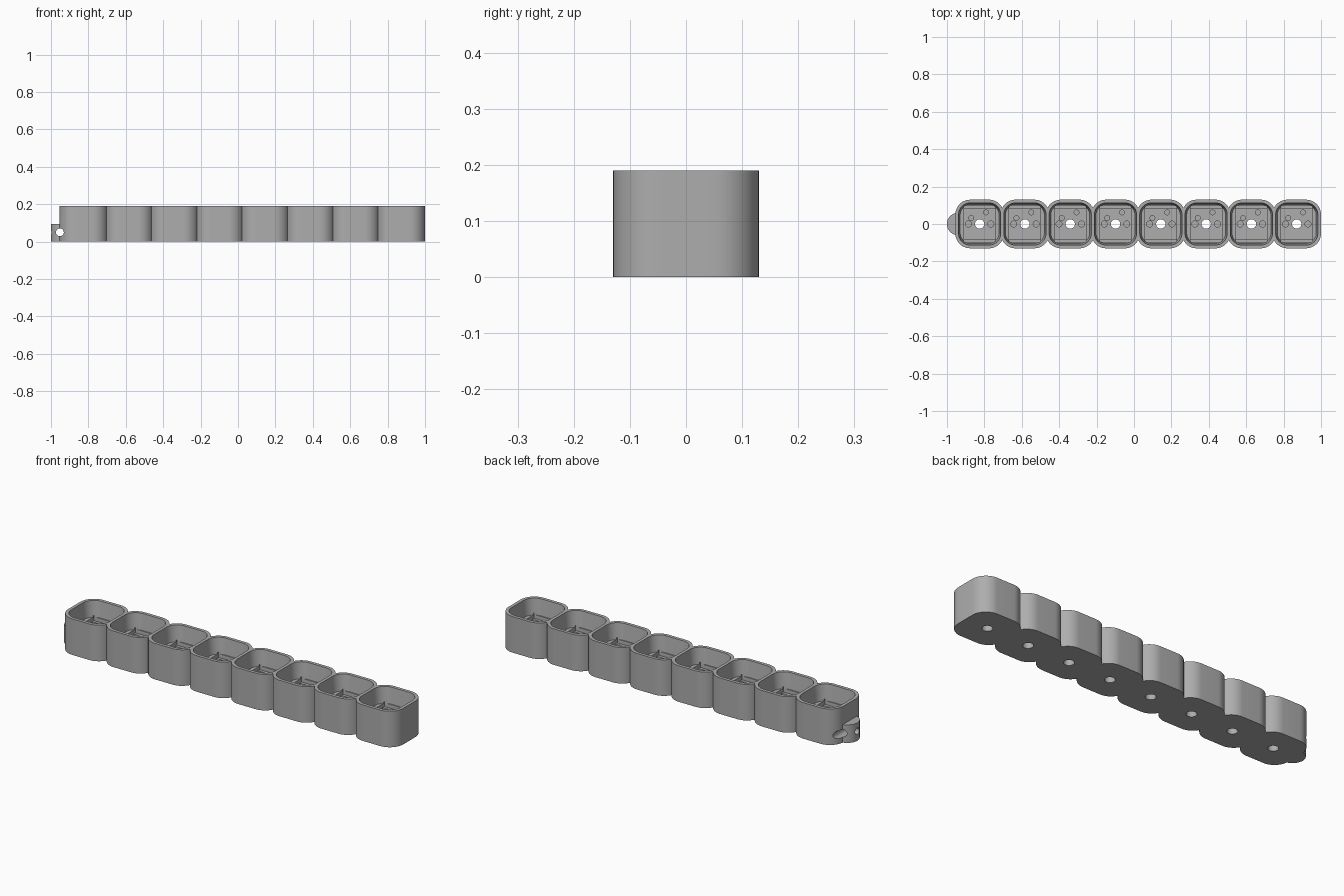
import bpy, bmesh
from math import sin, cos, pi, acos

if "Cube" in bpy.data.objects:
    bpy.data.objects.remove(bpy.data.objects["Cube"], do_unlink=True)

PITCH, HALF, R, HEIGHT = 0.2422, 0.13, 0.08, 0.19
PLATE, FLOOR = 0.105, 0.045
CENTRES = [0.87 - PITCH * (7 - i) for i in range(8)]
END_X = CENTRES[0] - HALF

grey = bpy.data.materials.new("plain grey")
grey.use_nodes = True
COLOUR = (0.42, 0.42, 0.42, 1)
grey.diffuse_color = COLOUR
grey.node_tree.nodes["Principled BSDF"].inputs["Base Color"].default_value = COLOUR


def loft(bm, low, high, z0, z1):
    """Closed solid between two outlines with equal point counts."""
    a = [bm.verts.new((x, y, z0)) for x, y in low]
    b = [bm.verts.new((x, y, z1)) for x, y in high]
    bm.faces.new(a[::-1])
    bm.faces.new(b)
    n = len(a)
    for i in range(n):
        j = (i + 1) % n
        bm.faces.new((a[i], a[j], b[j], b[i]))


def rounded(cx, half, r, steps=10):
    pts = []
    for q, (sx, sy) in enumerate(((1, 1), (-1, 1), (-1, -1), (1, -1))):
        for k in range(steps + 1):
            a = (q + k / steps) * pi / 2
            pts.append((cx + sx * (half - r) + r * cos(a), sy * (half - r) + r * sin(a)))
    return pts


def circle(cx, cy, r, n=32):
    return [(cx + r * cos(2 * pi * k / n), cy + r * sin(2 * pi * k / n)) for k in range(n)]


def box(cx, hx, hy):
    return [(cx + hx, hy), (cx - hx, hy), (cx - hx, -hy), (cx + hx, -hy)]


def make(name, bm):
    bmesh.ops.recalc_face_normals(bm, faces=bm.faces)
    me = bpy.data.meshes.new(name)
    bm.to_mesh(me)
    bm.free()
    me.materials.append(grey)
    ob = bpy.data.objects.new(name, me)
    bpy.context.collection.objects.link(ob)
    return ob


def cutter(name, shapes):
    bm = bmesh.new()
    for low, high, z0, z1 in shapes:
        loft(bm, low, high, z0, z1)
    ob = make(name, bm)
    ob.hide_render = True
    return ob


def carve(target, tools):
    bpy.ops.object.select_all(action='DESELECT')
    bpy.context.view_layer.objects.active = target
    target.select_set(True)
    for tool in tools:
        mod = target.modifiers.new(tool.name, 'BOOLEAN')
        mod.operation, mod.solver, mod.object = 'DIFFERENCE', 'EXACT', tool
        bpy.ops.object.modifier_apply(modifier=mod.name)


# Scalloped outer body: one arched strip per cup, mirrored front to back
core = HALF - R
seam = acos((PITCH / 2 - core) / R)
back = []
for i in reversed(range(8)):
    start = 0 if i == 7 else seam
    stop = 0 if i == 0 else seam
    for sign, a0, a1 in ((1, start, pi / 2), (-1, pi / 2, stop)):
        for k in range(13):
            a = a0 + (a1 - a0) * k / 12
            back.append((CENTRES[i] + sign * (core + R * cos(a)), core + R * sin(a)))
outline = []
for p in back + [(x, -y) for x, y in reversed(back)]:
    if not outline or abs(p[0] - outline[-1][0]) + abs(p[1] - outline[-1][1]) > 1e-4:
        outline.append(p)
bm = bmesh.new()
loft(bm, outline, outline, 0, HEIGHT)
body = make("cup_strip", bm)

# Recesses inside each cup
wells = cutter("well_cutter", [
    (rounded(c, 0.104, 0.056), rounded(c, 0.114, 0.064), PLATE, HEIGHT + 0.01) for c in CENTRES])
ledges = cutter("ledge_cutter", [
    (box(c, 0.084, 0.098),) * 2 + (0.085, PLATE + 0.01) for c in CENTRES])
pockets = cutter("pocket_cutter", [
    (box(c, 0.084, 0.083),) * 2 + (FLOOR, PLATE + 0.02) for c in CENTRES])
holes = []
for c in CENTRES:
    holes.append((circle(c, 0, 0.025),) * 2 + (-0.02, FLOOR + 0.01))
    for dx, dy, r in ((-0.06, 0, 0.016), (0.06, 0, 0.016), (-0.045, 0.032, 0.013), (0.034, 0.062, 0.013)):
        holes.append((circle(c + dx, dy, r),) * 2 + (0.012, FLOOR + 0.01))
# Pin holes overlap their neighbours, so they are cut separately
main_holes = cutter("hole_cutter", [h for k, h in enumerate(holes) if k % 5 != 3])
pin_holes = cutter("pin_hole_cutter", holes[3::5])

# Round tie tab on the end, with a crosswise tunnel and a lead hole
bm = bmesh.new()
loft(bm, circle(END_X + 0.015, 0, 0.06, 48), circle(END_X + 0.015, 0, 0.06, 48), 0, 0.095)
bmesh.ops.bisect_plane(bm, geom=bm.verts[:] + bm.edges[:] + bm.faces[:],
                       plane_co=(END_X + 0.005, 0, 0), plane_no=(1, 0, 0), clear_outer=True)
bmesh.ops.holes_fill(bm, edges=[e for e in bm.edges if e.is_boundary])
tab = make("tie_tab", bm)

tunnel = cutter("tunnel_cutter", [(circle(0, 0, 0.021),) * 2 + (-0.2, 0.2)])
tunnel.rotation_euler = (pi / 2, 0, 0)
tunnel.location = (END_X + 0.003, 0, 0.05)
lead = cutter("lead_cutter", [(circle(0, 0, 0.017),) * 2 + (-0.06, 0.01)])
lead.rotation_euler = (0, pi / 2, 0)
lead.location = (END_X, 0, 0.05)
bpy.context.view_layer.update()

carve(body, [wells, ledges, pockets, main_holes, pin_holes, tunnel])
carve(tab, [tunnel, lead])
for tool in (wells, ledges, pockets, main_holes, pin_holes, tunnel, lead):
    bpy.data.objects.remove(tool, do_unlink=True)

for ob in (body, tab):
    bpy.ops.object.select_all(action='DESELECT')
    bpy.context.view_layer.objects.active = ob
    ob.select_set(True)
    bpy.ops.object.shade_smooth_by_angle(angle=pi / 6)
